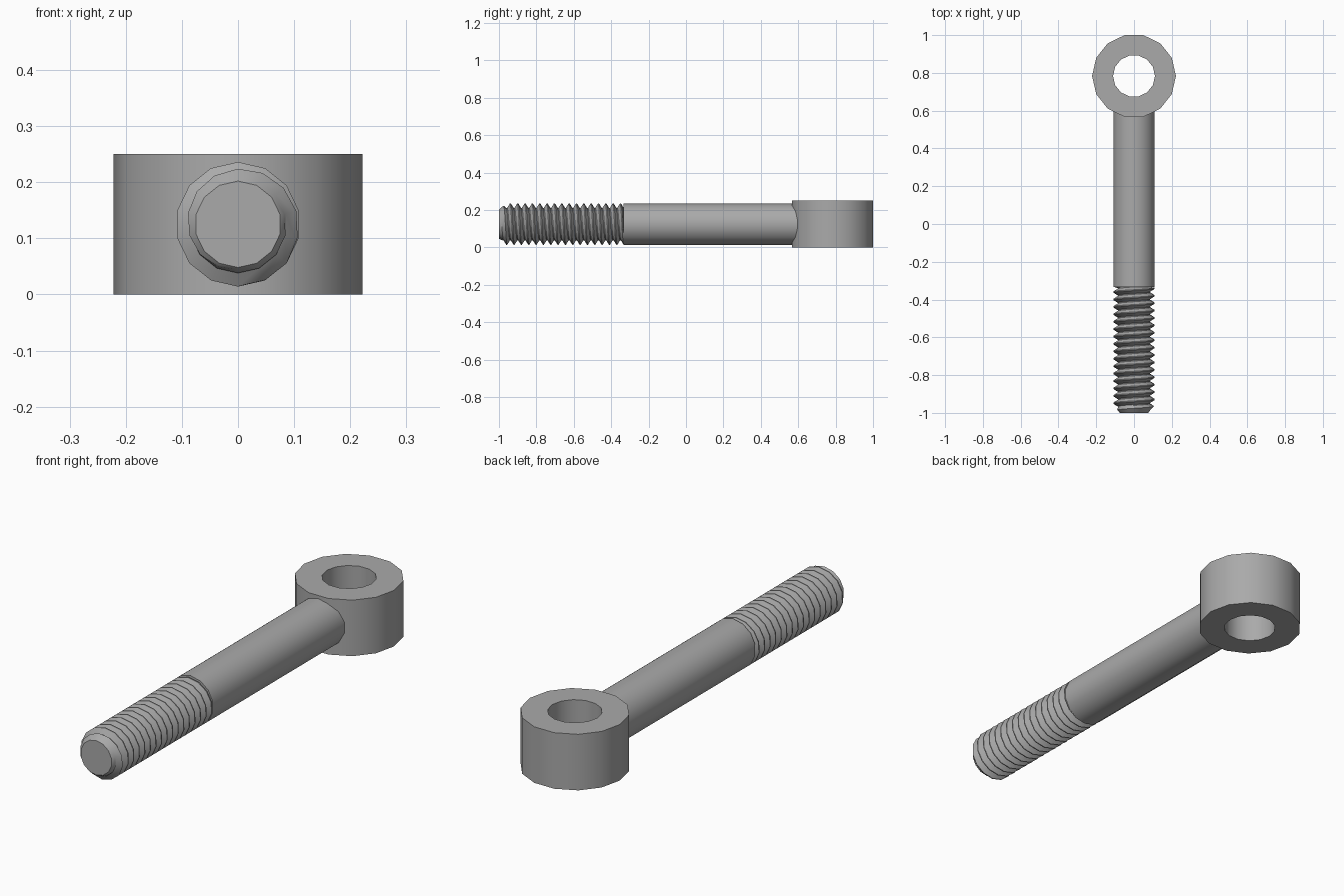
import bpy, bmesh, math

cube = bpy.data.objects.get("Cube")
if cube:
    bpy.data.objects.remove(cube, do_unlink=True)

N = 14                                  # sides of every round part
AXIS_Z = 0.125                          # height of the bolt axis
R, ROOT, TIP = 0.111, 0.087, 0.077      # thread crest, root and tip radius
Y_TIP, Y_SHANK, Y_END = -1.0, -0.333, 0.62
TURNS = 17
PITCH = (Y_SHANK - Y_TIP) / TURNS

steel = bpy.data.materials.new("steel_grey")
steel.use_nodes = True
color = (0.4, 0.4, 0.4, 1)
steel.diffuse_color = color
bsdf = next(n for n in steel.node_tree.nodes if n.type == 'BSDF_PRINCIPLED')
bsdf.inputs["Base Color"].default_value = color


def finish(bm, name):
    bmesh.ops.remove_doubles(bm, verts=bm.verts, dist=1e-5)
    bmesh.ops.recalc_face_normals(bm, faces=bm.faces)
    mesh = bpy.data.meshes.new(name)
    bm.to_mesh(mesh)
    bm.free()
    mesh.materials.append(steel)
    ob = bpy.data.objects.new(name, mesh)
    bpy.context.collection.objects.link(ob)
    bpy.ops.object.select_all(action='DESELECT')
    ob.select_set(True)
    bpy.context.view_layer.objects.active = ob
    bpy.ops.object.shade_smooth_by_angle(angle=math.radians(32))
    return ob


def around(step, radius, y):
    """Point about the bolt axis, with step 0 at the top."""
    a = math.tau * step / N
    return (radius * math.sin(a), y, AXIS_Z + radius * math.cos(a))


# Eye ring: a square section swept around the vertical hole
bm = bmesh.new()
section = [(R, 0), (2 * R, 0), (2 * R, 2 * AXIS_Z), (R, 2 * AXIS_Z)]
cy = 1 - 2 * R * math.cos(math.pi / N)
rings = [[bm.verts.new((r * math.cos(math.tau * i / N),
                        cy + r * math.sin(math.tau * i / N), z))
          for r, z in section] for i in range(N)]
for i in range(N):
    a, b = rings[i], rings[(i + 1) % N]
    for j in range(4):
        k = (j + 1) % 4
        bm.faces.new((a[j], b[j], b[k], a[k]))
finish(bm, "eye_ring")

# Plain shank running into the ring wall
bm = bmesh.new()
ends = [[bm.verts.new(around(i, R, y)) for i in range(N)] for y in (Y_SHANK, Y_END)]
for i in range(N):
    k = (i + 1) % N
    bm.faces.new((ends[0][i], ends[0][k], ends[1][k], ends[1][i]))
for loop in ends:
    bm.faces.new(loop)
finish(bm, "shank")


# Threaded end: helical V strip, trimmed flat at the ends and chamfered at the tip
def thread_point(bm, step, radius, offset):
    y = Y_TIP + PITCH * (step / N + offset)
    y = max(Y_TIP, min(Y_SHANK, y))
    radius = min(radius, TIP + 0.9 * (y - Y_TIP))
    return bm.verts.new(around(step, radius, y))


bm = bmesh.new()
profile = [(ROOT, 0), (ROOT, 0.12), (R, 0.5), (R, 0.62), (ROOT, 1)]
rows = [[thread_point(bm, s, r, o) for r, o in profile]
        for s in range(-N, (TURNS + 1) * N + 1)]
for a, b in zip(rows, rows[1:]):
    for j in range(len(profile) - 1):
        quad = (a[j], b[j], b[j + 1], a[j + 1])
        if len({round(v.co.y, 5) for v in quad}) > 1:
            bm.faces.new(quad)
bmesh.ops.dissolve_degenerate(bm, dist=1e-5, edges=bm.edges)
bm.faces.new([bm.verts.new(around(i, TIP, Y_TIP)) for i in range(N)])
loose = [v for v in bm.verts if not v.link_faces]
bmesh.ops.delete(bm, geom=loose, context='VERTS')
finish(bm, "threaded_end")
